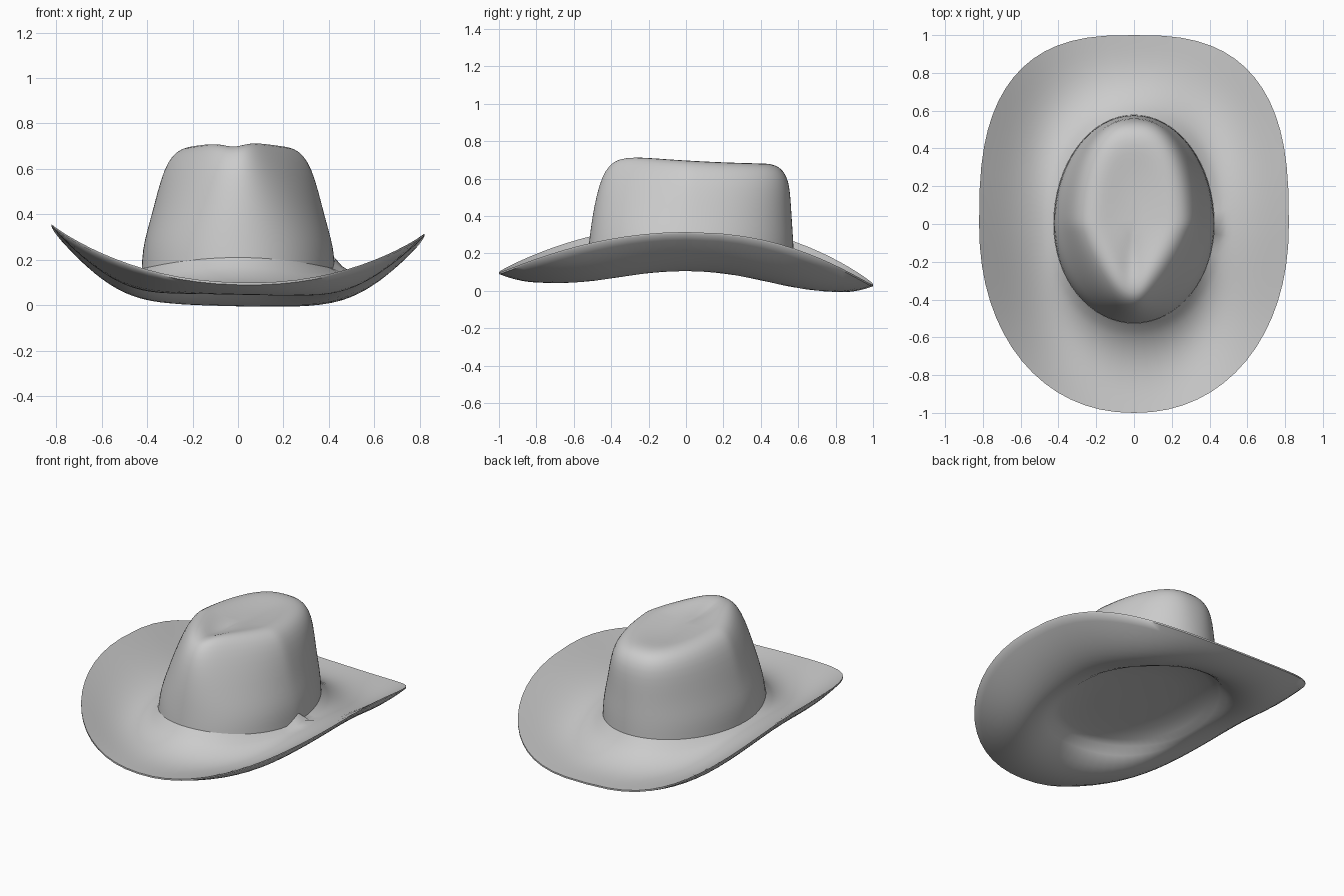
import bpy
import bmesh
from math import sin, cos, pi, exp

SEG = 64

cube = bpy.data.objects.get("Cube")
if cube:
    bpy.data.objects.remove(cube)

felt = bpy.data.materials.new("grey felt")
felt.use_nodes = True
colour = (0.6, 0.6, 0.6, 1)
felt.diffuse_color = colour
felt.node_tree.nodes["Principled BSDF"].inputs["Base Color"].default_value = colour


def loft(name, rings, tip):
    """Skin a list of closed rings and close the last one with a fan."""
    bm = bmesh.new()
    loops = [[bm.verts.new(p) for p in ring] for ring in rings]
    for lower, upper in zip(loops, loops[1:]):
        for i in range(SEG):
            j = (i + 1) % SEG
            bm.faces.new((lower[i], lower[j], upper[j], upper[i]))
    top = bm.verts.new(tip)
    for i in range(SEG):
        bm.faces.new((loops[-1][i], loops[-1][(i + 1) % SEG], top))
    bmesh.ops.recalc_face_normals(bm, faces=bm.faces)
    mesh = bpy.data.meshes.new(name)
    bm.to_mesh(mesh)
    bm.free()
    mesh.materials.append(felt)
    obj = bpy.data.objects.new(name, mesh)
    bpy.context.collection.objects.link(obj)
    bpy.ops.object.select_all(action="DESELECT")
    obj.select_set(True)
    bpy.context.view_layer.objects.active = obj
    bpy.ops.object.shade_smooth_by_angle(angle=pi / 3)
    return obj


def power(value, exponent):
    return (1 if value >= 0 else -1) * abs(value) ** exponent


def oval(a, width, front, back):
    return width * cos(a), sin(a) * (back if sin(a) > 0 else -front)


angles = [2 * pi * i / SEG for i in range(SEG)]


# Brim: raised sides, sagging between the crown and the rim
def brim_point(a, s, under):
    inner_x, inner_y = oval(a, 0.425, -0.525, 0.577)
    n = 2 / (2.75 if sin(a) > 0 else 2.15)
    outer_x, outer_y = 0.82 * power(cos(a), n), power(sin(a), n)
    x = inner_x + (outer_x - inner_x) * s
    y = inner_y + (outer_y - inner_y) * s
    ends = sin(a) ** 2
    if sin(a) > 0:
        base, edge = 0.16 + 0.02 * ends, 0.035 + 0.3 * (1 - abs(outer_y) ** 2.2)
    else:
        base, edge = 0.16 + 0.05 * ends, 0.1 + 0.235 * (1 - outer_y ** 2)
    edge -= 0.025 * outer_x
    sag = 0.048 + 0.02 * ends + 0.034 * sin(2 * a) ** 2
    z = base + (edge - base) * s - sag * sin(pi * s ** 0.75)
    if under:
        z -= 0.01 + 0.035 * (1 - s ** 4)
    else:
        # small fold beside the crown
        z += 0.08 * exp(-((x - 0.43) / 0.03) ** 2 - ((y + 0.02) / 0.03) ** 2)
    return x, y, z


steps = [i / 12 for i in range(13)]
rings = [[brim_point(a, s, False) for a in angles] for s in steps]
rings += [[brim_point(a, s, True) for a in angles] for s in reversed(steps)]

# Shallow hollow under the crown
for scale, blend in ((0.9, 0.35), (0.75, 0.7), (0.5, 0.92)):
    ring = []
    for a in angles:
        x, y, z = brim_point(a, 0, True)
        ring.append((x * scale, y * scale, z + (0.19 - z) * blend))
    rings.append(ring)
loft("brim", rings, (0, 0, 0.19))


# Crown: oval at the base, pinched towards the front, fuller behind, dished on top
def crown_ring(z, width, front, back, pinch):
    ring = []
    lift = max(0, (z - 0.4) / 0.3)
    for a in angles:
        x, y = oval(a, width, front, back)
        dip = 0
        if sin(a) < 0:
            x *= 1 + pinch * sin(a) * (1.15 if x > 0 else 0.95)
            dip = -0.022 * sin(a) * exp(-((x + 0.02) / 0.07) ** 2)
        else:
            x = width * power(cos(a), 1 - 0.5 * pinch)
        ring.append((x, y, z + lift * (0.05 * y * y - 0.06 * y - dip)))
    return ring


crown_profile = [
    (0.25, 0.42, -0.52, 0.575, 0.02),
    (0.33, 0.4, -0.51, 0.57, 0.05),
    (0.4, 0.38, -0.5, 0.565, 0.1),
    (0.5, 0.355, -0.48, 0.56, 0.2),
    (0.6, 0.325, -0.45, 0.55, 0.33),
    (0.66, 0.29, -0.41, 0.52, 0.4),
    (0.69, 0.25, -0.37, 0.48, 0.42),
    (0.7, 0.2, -0.31, 0.42, 0.4),
    (0.692, 0.15, -0.25, 0.34, 0.35),
    (0.68, 0.08, -0.16, 0.22, 0.2),
]
seam = [brim_point(a, 0, False) for a in angles]
crown_rings = [[(x, y, z - 0.01) for x, y, z in seam]]
crown_rings += [crown_ring(*row) for row in crown_profile]
crown = loft("crown", crown_rings, (0, 0.03, 0.673))
smooth = crown.modifiers.new("smooth", "SUBSURF")
smooth.levels = smooth.render_levels = 1
